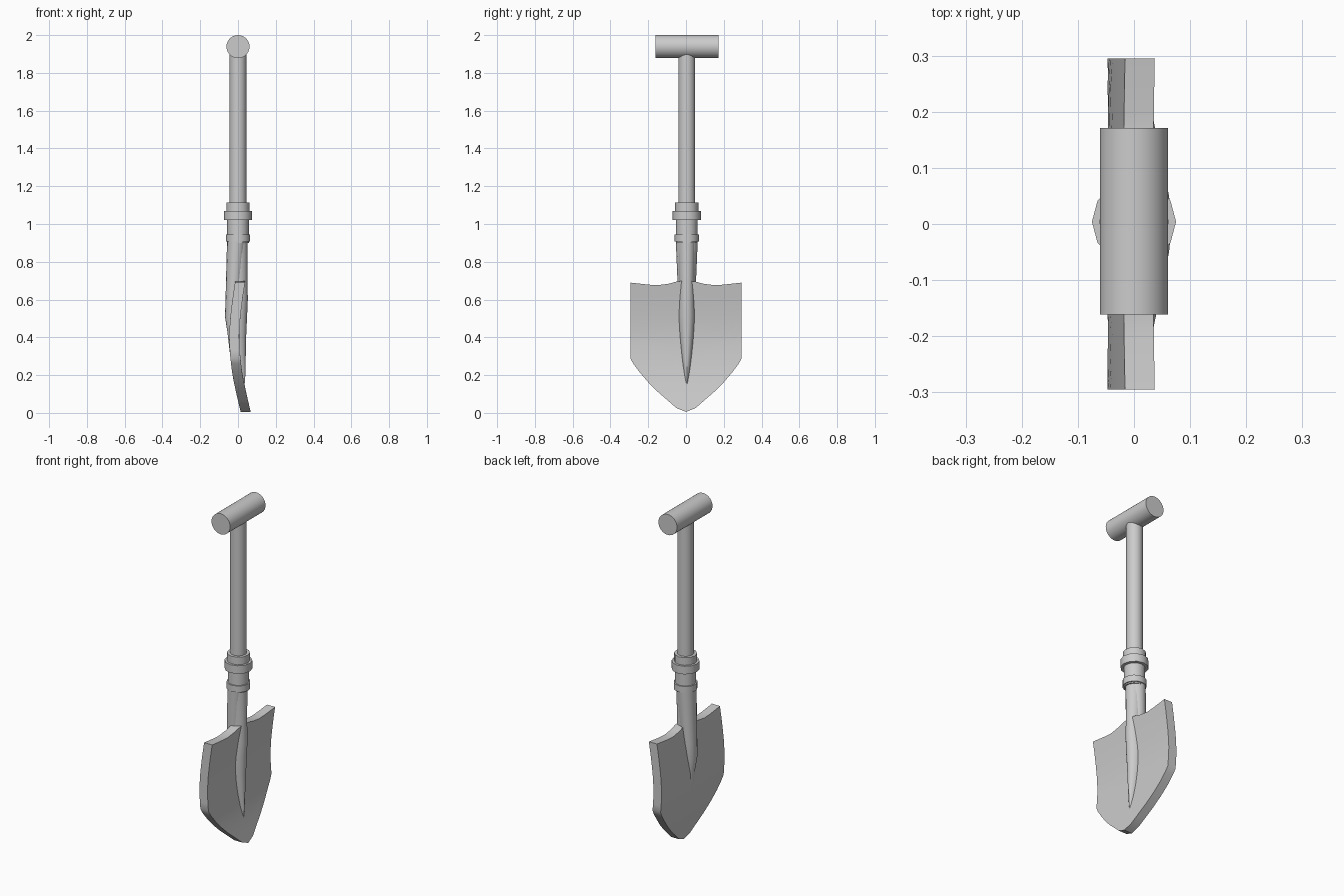
import bpy, bmesh, math

if "Cube" in bpy.data.objects:
    bpy.data.objects.remove(bpy.data.objects["Cube"])

CY = 0.004      # slight sideways offset of the shaft parts


def finish(bm, name, angle=35):
    bmesh.ops.recalc_face_normals(bm, faces=bm.faces)
    me = bpy.data.meshes.new(name)
    bm.to_mesh(me)
    bm.free()
    ob = bpy.data.objects.new(name, me)
    bpy.context.collection.objects.link(ob)
    bpy.ops.object.select_all(action='DESELECT')
    bpy.context.view_layer.objects.active = ob
    ob.select_set(True)
    bpy.ops.object.shade_smooth_by_angle(angle=math.radians(angle))
    return ob


def loft(name, rings, sides=16):
    """Closed tube through elliptical rings (z, centre x, radius x, radius y)."""
    bm = bmesh.new()
    loops = []
    for z, cx, rx, ry in rings:
        loops.append([bm.verts.new((cx + rx * math.cos(2 * math.pi * i / sides),
                                    CY + ry * math.sin(2 * math.pi * i / sides), z))
                      for i in range(sides)])
    for a, b in zip(loops, loops[1:]):
        for i in range(sides):
            j = (i + 1) % sides
            bm.faces.new((a[i], a[j], b[j], b[i]))
    bm.faces.new(loops[0])
    bm.faces.new(loops[-1])
    return finish(bm, name)


def disc(name, z0, z1, r, sides=12):
    return loft(name, [(z0, 0, r, r), (z1, 0, r, r)], sides)


def lerp(points, t):
    for (a, va), (b, vb) in zip(points, points[1:]):
        if t <= b:
            return va + (vb - va) * (t - a) / (b - a)
    return points[-1][1]


# blade: outline columns (y, bottom z, top z), bent along z, with thickness
half = [(0, 0.005, 0.70), (0.05, 0.025, 0.695), (0.09, 0.06, 0.684), (0.15, 0.112, 0.676),
        (0.20, 0.162, 0.679), (0.245, 0.215, 0.684), (0.28, 0.262, 0.688), (0.295, 0.29, 0.69)]
columns = [(-y, b, t) for y, b, t in half[:0:-1]] + half
bend = [(0, 0.042), (0.1, 0.018), (0.2, -0.003), (0.3, -0.015), (0.4, -0.021),
        (0.5, -0.015), (0.6, -0.003), (0.7, 0.012)]
ROWS = 10
bm = bmesh.new()
grid = []
for y, b, t in columns:
    col = []
    for k in range(ROWS + 1):
        z = b + (t - b) * k / ROWS
        col.append(bm.verts.new((lerp(bend, z) - 0.0265, y, z)))
    grid.append(col)
for a, b in zip(grid, grid[1:]):
    for k in range(ROWS):
        bm.faces.new((a[k], b[k], b[k + 1], a[k + 1]))
ext = bmesh.ops.extrude_face_region(bm, geom=bm.faces[:], use_keep_orig=True)
bmesh.ops.translate(bm, vec=(0.053, 0, 0),
                    verts=[g for g in ext["geom"] if isinstance(g, bmesh.types.BMVert)])
finish(bm, "blade")

# tapered rib running down the front of the blade
loft("blade_rib", [(0.135, 0.02, 0.014, 0.002), (0.20, 0.008, 0.031, 0.014),
                   (0.30, 0.0, 0.041, 0.027), (0.40, -0.005, 0.048, 0.037),
                   (0.51, -0.008, 0.056, 0.045), (0.60, -0.002, 0.054, 0.043),
                   (0.72, 0, 0.05, 0.041), (0.91, 0, 0.05, 0.047)])

# socket shell behind the shaft
loft("socket", [(0.35, -0.015, 0.025, 0.012), (0.42, -0.025, 0.03, 0.026),
                (0.51, -0.03, 0.039, 0.040), (0.60, -0.025, 0.041, 0.046),
                (0.72, -0.018, 0.045, 0.050), (0.91, -0.008, 0.05, 0.058)])

# ferrule and collars
disc("socket_ring", 0.907, 0.945, 0.064, 16)
disc("ferrule", 0.90, 1.03, 0.057, 16)
disc("locking_collar", 1.022, 1.07, 0.075)
disc("upper_collar", 1.06, 1.115, 0.062)

# shaft and T handle
disc("shaft", 1.05, 1.92, 0.0445, 24)
bm = bmesh.new()
bmesh.ops.create_cone(bm, cap_ends=True, segments=32, radius1=0.061, radius2=0.061, depth=0.332)
grip = finish(bm, "grip")
grip.rotation_euler = (math.pi / 2, 0, 0)
grip.location = (0, 0.005, 1.939)
